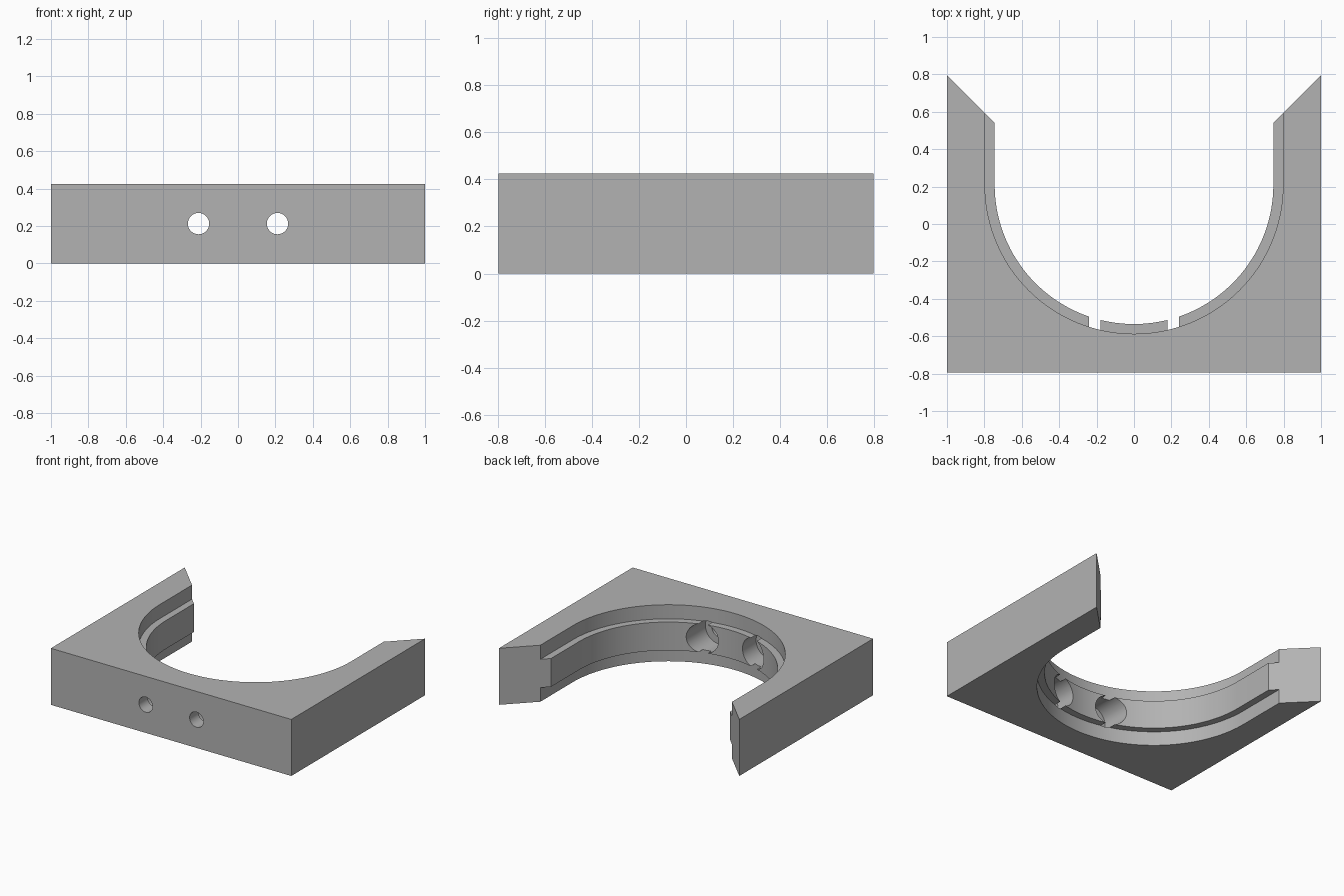
import bpy, bmesh, math
from mathutils import Matrix

if "Cube" in bpy.data.objects:
    bpy.data.objects.remove(bpy.data.objects["Cube"])

HEIGHT = 0.425          # block height
HALF_Y = 0.795          # half depth of the block
CY = 0.21               # centre of the saddle arc
R_RIDGE, R_WALL = 0.745, 0.797
RIDGE_Z = (0.106, 0.319)
HOLE_X, HOLE_Z = 0.211, 0.2125

grey = bpy.data.materials.new("plain_grey")
grey.diffuse_color = (0.45, 0.45, 0.45, 1)
grey.use_nodes = True
grey.node_tree.nodes["Principled BSDF"].inputs["Base Color"].default_value = grey.diffuse_color


def make_object(name, bm):
    bmesh.ops.recalc_face_normals(bm, faces=bm.faces)
    mesh = bpy.data.meshes.new(name)
    bm.to_mesh(mesh)
    bm.free()
    mesh.materials.append(grey)
    obj = bpy.data.objects.new(name, mesh)
    bpy.context.collection.objects.link(obj)
    return obj


def prism(name, outline, z0, z1):
    bm = bmesh.new()
    face = bm.faces.new([bm.verts.new((x, y, z0)) for x, y in outline])
    new = bmesh.ops.extrude_face_region(bm, geom=[face])["geom"]
    bmesh.ops.translate(bm, vec=(0, 0, z1 - z0),
                        verts=[v for v in new if isinstance(v, bmesh.types.BMVert)])
    return make_object(name, bm)


def rod_y(name, x, radius, y0, y1):
    bm = bmesh.new()
    place = Matrix.Translation((x, (y0 + y1) / 2, HOLE_Z)) @ Matrix.Rotation(math.pi / 2, 4, "X")
    bmesh.ops.create_cone(bm, cap_ends=True, segments=48, radius1=radius,
                          radius2=radius, depth=y1 - y0, matrix=place)
    return make_object(name, bm)


def arc(radius, steps=72):
    # lower half circle, from right to left
    return [(radius * math.cos(math.pi * i / steps), CY - radius * math.sin(math.pi * i / steps))
            for i in range(steps + 1)]


def cut(target, cutter):
    mod = target.modifiers.new(cutter.name, "BOOLEAN")
    mod.operation = "DIFFERENCE"
    mod.solver = "EXACT"
    mod.object = cutter
    bpy.context.view_layer.objects.active = target
    bpy.ops.object.modifier_apply(modifier=mod.name)
    bpy.data.objects.remove(cutter)


# saddle block with mitred arm ends
tip = HALF_Y - (1 - R_RIDGE)
outline = [(-1, -HALF_Y), (1, -HALF_Y), (1, HALF_Y), (R_RIDGE, tip)]
outline += arc(R_RIDGE) + [(-R_RIDGE, tip), (-1, HALF_Y)]
block = prism("saddle_block", outline, 0, HEIGHT)

# recesses above and below leave the central ridge
recess = [(R_WALL, 1.0)] + arc(R_WALL) + [(-R_WALL, 1.0)]
cut(block, prism("upper_recess", recess, RIDGE_Z[1], HEIGHT + 0.1))
cut(block, prism("lower_recess", recess, -0.1, RIDGE_Z[0]))

# counterbored screw holes through the front wall
for x in (-HOLE_X, HOLE_X):
    cut(block, rod_y("screw_head_bore", x, 0.111, -0.69, 0.0))
    cut(block, rod_y("screw_hole", x, 0.057, -1.0, -0.5))

bpy.ops.object.select_all(action="DESELECT")
block.select_set(True)
bpy.context.view_layer.objects.active = block
bpy.ops.object.shade_smooth_by_angle(angle=math.radians(25))
